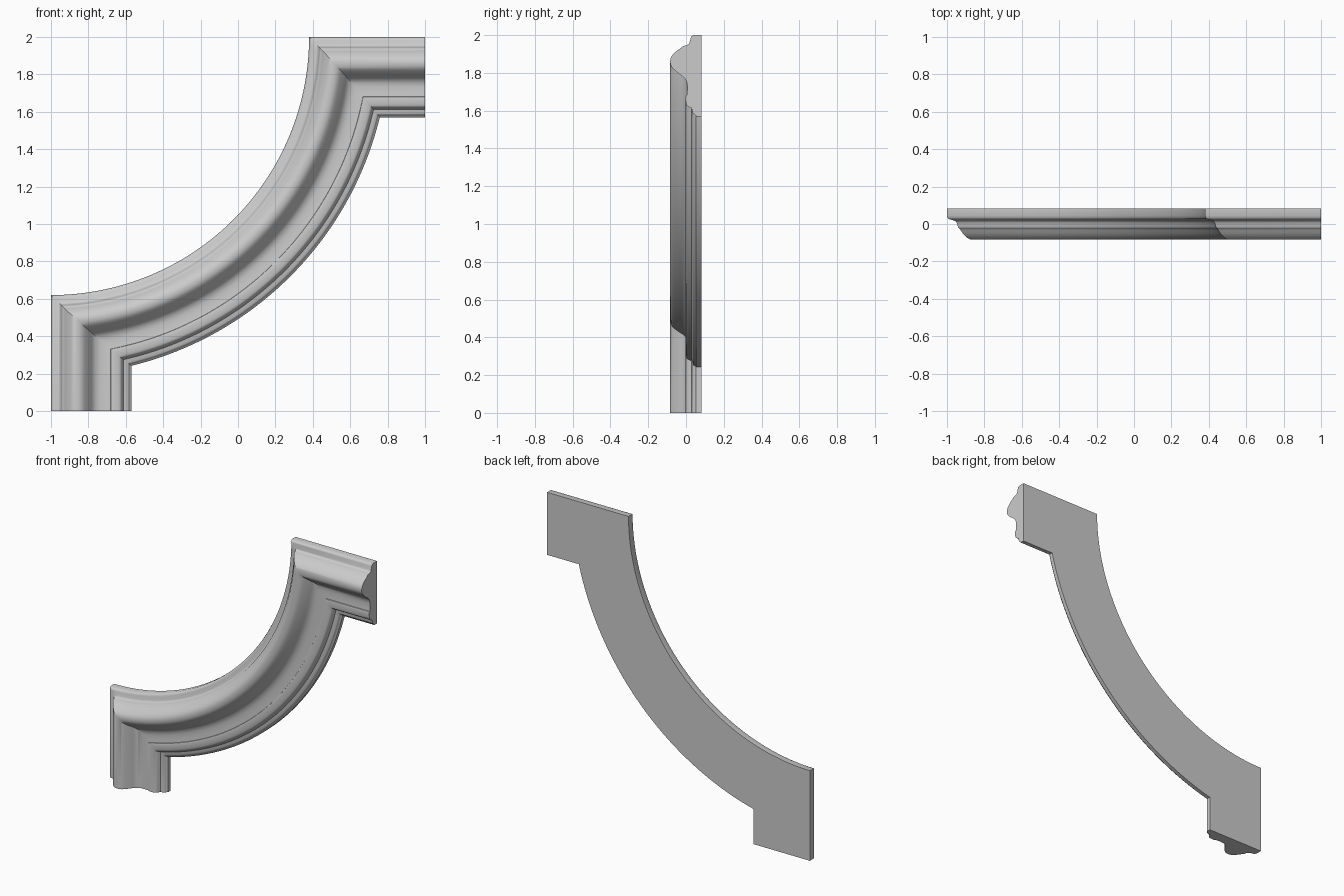
import bpy, bmesh, math
from mathutils import Vector

if "Cube" in bpy.data.objects:
    bpy.data.objects.remove(bpy.data.objects["Cube"])

R0 = 1.38          # outer arc radius, centred on (-1, 2)
SEGS = 64

# Moulding profile as smooth runs of (inset from outer edge, y); runs meet at crisp corners
runs = [
    [(0, .082), (0, .042)],
    [(0, .042), (.008, .028), (.03, .021), (.046, .015), (.054, .002)],
    [(.054, .002), (.06, -.018), (.068, -.026)],
    [(.068, -.026), (.09, -.057), (.115, -.078), (.142, -.084), (.17, -.075),
     (.2, -.043), (.225, -.01), (.25, .004), (.28, .007), (.318, .005)],
    [(.318, .005), (.322, -.001), (.345, -.002), (.368, .002), (.378, .012), (.388, .03)],
    [(.388, .03), (.412, .036), (.42, .046), (.43, .054)],
    [(.43, .054), (.43, .082)],
]


def smooth_run(pts, n=4):
    """Catmull-Rom through the points, without the last point."""
    p = [Vector(q) for q in pts]
    if len(p) == 2:
        return [p[0]]
    p = [2 * p[0] - p[1]] + p + [2 * p[-1] - p[-2]]
    out = []
    for a, b, c, d in zip(p, p[1:], p[2:], p[3:]):
        for k in range(n):
            t = k / n
            out.append(.5 * (2 * b + (c - a) * t + (2 * a - 5 * b + 4 * c - d) * t * t
                             + (3 * b - a - 3 * c + d) * t ** 3))
    return out


profile = [q for r in runs for q in smooth_run(r)] + [Vector(runs[-1][-1])]


def rail(d):
    """Leg, mitred quarter arc and upper leg at inset d, as (x, z) points."""
    r = R0 + d
    a = math.asin(d / r)
    pts = [(-1 + d, 0)]
    for i in range(SEGS + 1):
        t = a + (math.pi / 2 - 2 * a) * i / SEGS
        pts.append((-1 + r * math.sin(t), 2 - r * math.cos(t)))
    return pts + [(1, 2 - d)]


# Moulding: one rail per profile point, closed by a flat back and two end caps
bm = bmesh.new()
rails = [[bm.verts.new((x, p.y, z)) for x, z in rail(p.x)] for p in profile]
n = len(rails)
for i in range(n):
    a, b = rails[i], rails[(i + 1) % n]
    for j in range(len(a) - 1):
        bm.faces.new((a[j], a[j + 1], b[j + 1], b[j]))
for end in (0, -1):
    bm.faces.new([r[end] for r in rails])
bmesh.ops.recalc_face_normals(bm, faces=bm.faces)
mesh = bpy.data.meshes.new("corner_moulding")
bm.to_mesh(mesh)
bm.free()
obj = bpy.data.objects.new("corner_moulding", mesh)
bpy.context.collection.objects.link(obj)
bpy.context.view_layer.objects.active = obj
obj.select_set(True)
bpy.ops.object.shade_smooth_by_angle(angle=math.radians(30))
